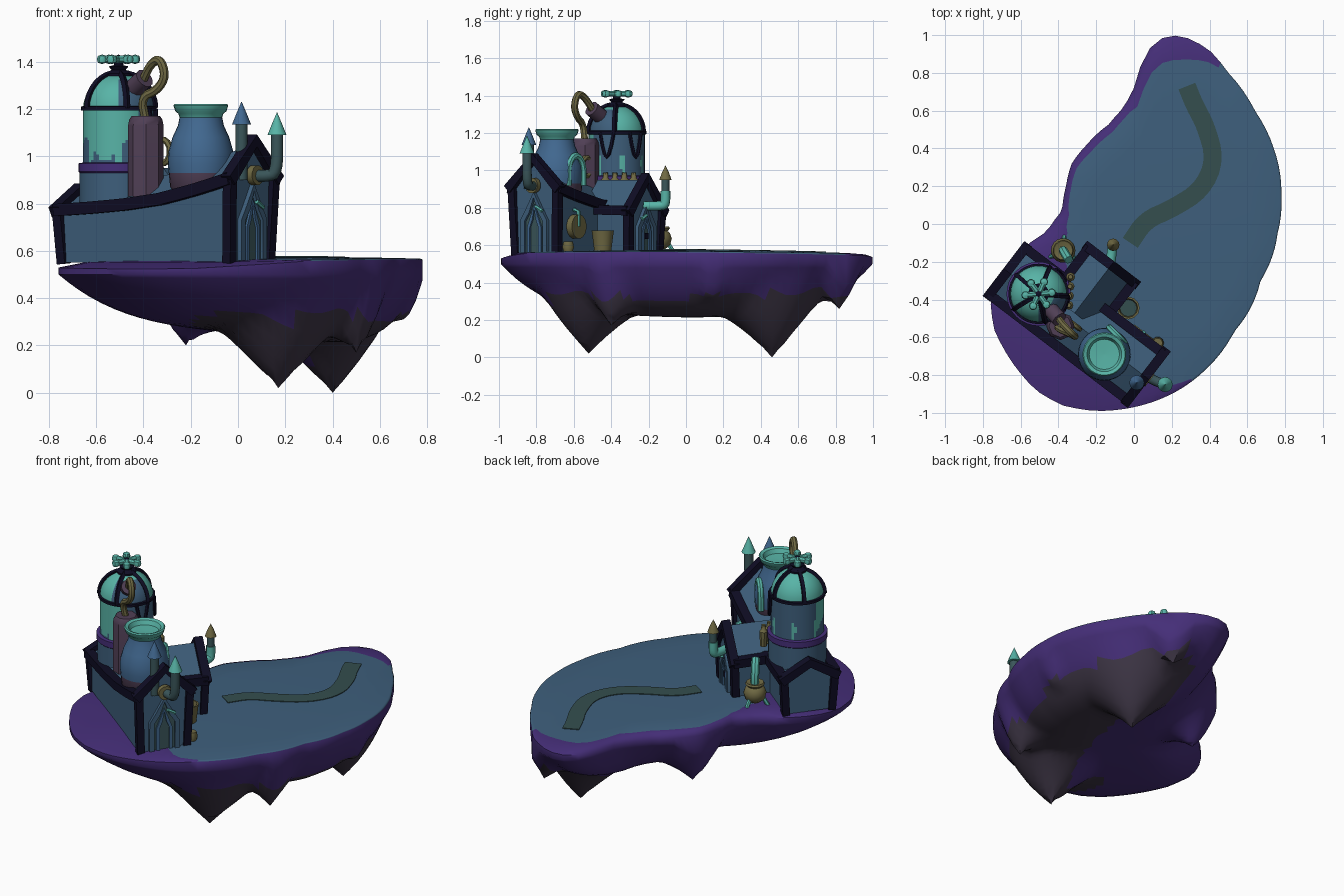
import bpy, bmesh, math
from mathutils import Vector as V

if "Cube" in bpy.data.objects:
    bpy.data.objects.remove(bpy.data.objects["Cube"])

def mat(name, r, g, b):
    m = bpy.data.materials.new(name)
    m.diffuse_color = [(c / 255 / 12.92 if c < 11 else ((c / 255 + .055) / 1.055) ** 2.4) for c in (r, g, b)] + [1]
    m.use_nodes = True
    m.node_tree.nodes["Principled BSDF"].inputs["Base Color"].default_value = m.diffuse_color
    return m

BLUE = mat("slate_blue", 62, 95, 124)
TEAL = mat("teal", 88, 180, 167)
PURPLE = mat("purple", 69, 46, 120)
ROCK = mat("rock_grey", 62, 54, 70)
NAVY = mat("dark_navy", 15, 13, 36)
OLIVE = mat("olive_brass", 111, 105, 67)
PATH = mat("path_green", 52, 78, 78)
BROWN = mat("plum_brown", 80, 63, 85)
GLASS = mat("bright_blue", 65, 104, 144)
PIPE = mat("pipe_green", 58, 86, 90)

def mesh(name, verts, faces, mats, rule=None, angle=40):
    """Make an object; rule(face centre, index) picks the material."""
    me = bpy.data.meshes.new(name)
    me.from_pydata([tuple(v) for v in verts], [], faces)
    for m in mats:
        me.materials.append(m)
    if rule:
        for p in me.polygons:
            p.material_index = rule(p.center, p.index)
    bm = bmesh.new()
    bm.from_mesh(me)
    bmesh.ops.recalc_face_normals(bm, faces=bm.faces)
    bm.to_mesh(me)
    bm.free()
    o = bpy.data.objects.new(name, me)
    bpy.context.collection.objects.link(o)
    bpy.ops.object.select_all(action='DESELECT')
    o.select_set(True)
    bpy.context.view_layer.objects.active = o
    bpy.ops.object.shade_smooth_by_angle(angle=math.radians(angle))
    return o

def loft(name, rings, mats, rule=None, angle=40):
    n = len(rings[0])
    verts = [v for r in rings for v in r]
    faces = [(k*n+i, k*n+(i+1) % n, (k+1)*n+(i+1) % n, (k+1)*n+i) for k in range(len(rings)-1) for i in range(n)]
    faces += [tuple(range(n)), tuple(range(len(verts)-n, len(verts)))]
    return mesh(name, verts, faces, mats, rule, angle)

def lathe(name, prof, c, mats, n=24, rule=None):
    ring = lambda r, z: [(c[0]+max(r, .001)*math.cos(i*math.tau/n), c[1]+max(r, .001)*math.sin(i*math.tau/n), z) for i in range(n)]
    return loft(name, [ring(r, z) for r, z in prof], mats, rule)

def sweep(name, pts, r, m, n=8, smooth=0):
    """Tube along points (n=4 makes a square beam)."""
    pts = [V(p) for p in pts]
    for _ in range(smooth):     # corner cutting
        q = [pts[0]]
        for a, b in zip(pts, pts[1:]):
            q += [a.lerp(b, .25), a.lerp(b, .75)]
        pts = q + [pts[-1]]
    rings, nv = [], None
    for k, p in enumerate(pts):
        t = (pts[min(k+1, len(pts)-1)] - pts[max(k-1, 0)]).normalized()
        if nv is None:
            nv = V((0, 0, 1)) if abs(t.z) < .8 else UX.copy()
        nv = (nv - t*t.dot(nv)).normalized()
        b = t.cross(nv)
        rings.append([p + (nv*math.cos(a) + b*math.sin(a))*r for a in [(i+.5)*math.tau/n for i in range(n)]])
    return loft(name, rings, [m])

def interp(tab, x):
    for (a, va), (b, vb) in zip(tab, tab[1:]):
        if a <= x <= b:
            return va + (vb-va)*(x-a)/max(b-a, 1e-6)
    return tab[-1][1]

# house frame: u runs along the house, v across it
UX, VX = V((.795, -.607, 0)), V((.607, .795, 0))
P = lambda u, v, z: V((-.305, -.53, z)) + UX*u + VX*v

# ---- floating island
C = (.15, -.05)
outline = [(.78,.15),(.74,.4),(.64,.6),(.5,.8),(.4,.92),(.3,.98),(.2,1),(.11,.97),(.04,.85),(0,.72),(-.05,.62),
           (-.13,.53),(-.25,.42),(-.33,.32),(-.36,.2),(-.38,.07),(-.46,-.04),(-.6,-.14),(-.7,-.25),(-.76,-.4),
           (-.74,-.56),(-.64,-.74),(-.52,-.88),(-.38,-.96),(-.2,-.99),(0,-.97),(.2,-.9),(.4,-.75),(.53,-.57),
           (.67,-.3),(.76,-.05)]
polar = sorted((math.degrees(math.atan2(y-C[1], x-C[0])) % 360, math.hypot(x-C[0], y-C[1])) for x, y in outline)
polar = [(polar[-1][0]-360, polar[-1][1])] + polar + [(polar[0][0]+360, polar[0][1])]
grass = [(0,.985),(69,.985),(84,.88),(100,.86),(106,.93),(128,.93),(152,.95),(165,.94),(177,.85),(186,.7),
         (200,.55),(250,.6),(272,.94),(282,.985),(360,.985)]
droop = [(0,.005),(80,.01),(106,.035),(165,.035),(190,.025),(250,.03),(280,.005),(360,.005)]
spikes = [(.17,-.52,.02,.26),(.40,.46,0,.27),(.5,-.4,.17,.14),(.70,.14,.31,.1),(.4,.82,.26,.15),(-.22,.25,.2,.19)]
top_z = lambda x, y: .575 - .02*((x-C[0])**2 + (y-C[1])**2)

def under(x, y, t):
    w = t**4.5
    z = (.25-.1*x)*(1-w) + .5*w
    for sx, sy, sz, R in spikes:
        z -= max(0, z-sz)*max(0, 1-math.hypot(x-sx, y-sy)/R)**1.2
    return z

N = 96
def ring(f, zf):
    out = []
    for i in range(N):
        d = i*360/N
        t, R = f(d), interp(polar, d)
        x, y = C[0]+R*t*math.cos(math.radians(d)), C[1]+R*t*math.sin(math.radians(d))
        out.append(V((x, y, zf(x, y, t))))
    return out
tz = lambda x, y, t: top_z(x, y)
rings = [ring(lambda d, k=k: interp(grass, d)*k, tz) for k in (.02, .25, .5, .75, 1)]
for q, h in ((.7, .25), (1, 1)):    # rounded shoulder
    rings.append(ring(lambda d: q+(1-q)*interp(grass, d),
                      lambda x, y, t: top_z(x, y)-h*interp(droop, math.degrees(math.atan2(y-C[1], x-C[0])) % 360)))
for t in (1, .985, .955, .91, .86, .8, .74, .68, .62, .56, .5, .44, .37, .3, .22, .14, .05):
    rings.append(ring(lambda d: t, under))
low = [v for r in rings[9:] for v in r]
for sx, sy, sz, R in spikes:    # sharp tips
    v = min(low, key=lambda p: math.hypot(p.x-sx, p.y-sy))
    v.x, v.y, v.z = sx, sy, sz
def island_rule(c, i):
    k, d = i // N, (i % N)*360/N
    if i >= N*(len(rings)-1):
        return 0 if c.z > .5 else 1
    if k < 4 or (k < 6 and interp(grass, d) > .98):
        return 0
    # bare rock on the lower right side and a patch at the front
    side = c.x - .17 - .235*(c.y+.52) > -.06 or (c.y < -.45 and c.x > -.18) or (c.y > .4 and c.x > .2)
    return 2 if k > 7 and side and c.z < .325+.015*math.sin(c.x*9+c.y*6) else 1
loft("island", rings, [BLUE, PURPLE, ROCK], island_rule, 50)

# winding path plate
mid = [V((x, y, 0)) for x, y in [(-.02,-.1),(.06,.02),(.2,.08),(.36,.18),(.43,.34),(.38,.52),(.32,.63),(.28,.73)]]
for _ in range(2):
    mid = [mid[0]] + [a.lerp(b, k) for a, b in zip(mid, mid[1:]) for k in (.25, .75)] + [mid[-1]]
secs = []
for k, p in enumerate(mid):
    t = (mid[min(k+1, len(mid)-1)] - mid[max(k-1, 0)]).normalized()
    s = V((-t.y, t.x, 0))*.048
    secs.append([V((q.x, q.y, top_z(q.x, q.y)+h)) for q, h in ((p+s, -.004), (p-s, -.004), (p-s, .004), (p+s, .004))])
loft("path", secs, [PATH])

# ---- main house with sagging roof
eave = lambda u: interp([(-.5,.77),(-.3,.78),(-.1,.795),(.1,.82),(.3,.865),(.5,.92)], u)
peak = lambda u: eave(u) + .075 + .075*(u+.5)
us = [-.45+.09*i for i in range(11)]
loft("house_walls", [[P(u,-.145,.55), P(u,-.145,eave(u)), P(u,0,peak(u)), P(u,.145,eave(u)), P(u,.145,.55)] for u in us], [BLUE], None, 20)
B = .036
for s in (-1, 1):
    sweep("eave_beam", [P(u*1.03, s*.155, eave(u)) for u in us], B, NAVY, 4)
    e = .46*s
    sweep("gable_beam", [P(e,-.17,eave(e)-.01), P(e,0,peak(e)+.01), P(e,.17,eave(e)-.01)], B, NAVY, 4)
    for q in (-1, 1):
        sweep("corner_post", [P(.44*s, .135*q, .545), P(.455*s, .15*q, eave(e))], .03, NAVY, 4)

# ---- front wing
wc, ww = -.043, .14
loft("wing_walls", [[P(wc-ww,v,.55), P(wc-ww,v,.79), P(wc,v,.95), P(wc+ww,v,.79), P(wc+ww,v,.55)] for v in (.04,.355)], [BLUE], None, 20)
sweep("wing_gable_beam", [P(wc-ww-.02,.36,.77), P(wc,.36,.96), P(wc+ww+.02,.36,.77)], B, NAVY, 4)
for s in (-1, 1):
    sweep("wing_eave_beam", [P(wc+s*(ww+.01),.13,.79), P(wc+s*(ww+.01),.365,.785)], B, NAVY, 4)
    sweep("wing_post", [P(wc+s*(ww-.01),.345,.55), P(wc+s*ww,.355,.79)], .03, NAVY, 4)

# pointed doors: dark panel, raised frame, inner frame
def door(name, F, w, h):
    arch = [(-w,.56), (-w,.56+h*.55), (-w*.55,.56+h*.72), (0,.56+h), (w*.55,.56+h*.72), (w,.56+h*.55), (w,.56)]
    loft(name+"_panel", [[F(s, d, z) for s, z in arch] for d in (-.005, .004)], [PIPE])
    sweep(name+"_frame", [F(s, .005, z) for s, z in arch], .02, BLUE, 4)
    sweep(name+"_inner_frame", [F(s*.5, .005, .56+(z-.56)*.8) for s, z in arch], .013, GLASS, 4)
    sweep(name+"_handle", [F(w*.2, .02, .56+h*.8), F(w*.8, .02, .56+h*.72)], .01, TEAL, 6)
door("gate", lambda s, d, z: P(.452+d, s, z), .075, .31)
door("wing_door", lambda s, d, z: P(wc+s, .357+d, z), .065, .25)
sweep("door_window", [P(wc,.355,.65), P(wc,.37,.65)], .022, NAVY, 4)

# ---- domed tank
T = (-.505, -.37)
lathe("tank_base", [(.165,.78),(.165,.93),(.17,.935),(.17,.97),(.14,.975)], T, [BLUE, PURPLE], 32, lambda c, i: int(c.z > .93))
ang = lambda c: math.atan2(c.y-T[1], c.x-T[0])
lathe("tank_body", [(.15,.96+.012*i) for i in range(21)], T, [BLUE, TEAL], 64,
      lambda c, i: int(math.cos(ang(c)-4.1) > .4 and c.z > 1.03+.05*math.sin(4*ang(c)) or (c.z < 1.08 and math.sin(7*ang(c)) > .75+3*abs(c.z-1.04))))
dome = [(.15*math.cos(a), 1.2+.15*math.sin(a)) for a in [i*math.pi/16 for i in range(9)]]
lathe("tank_dome", dome, T, [TEAL, BLUE], 36, lambda c, i: int(math.cos(ang(c)+.8) > .75 and c.z < 1.32))
lathe("tank_ring", [(.145,1.192),(.16,1.194),(.16,1.21),(.145,1.213)], T, [NAVY], 32)
for k in range(5):
    a = k*math.tau/5 - .08
    sweep("dome_rib", [(T[0]+r*1.03*math.cos(a), T[1]+r*1.03*math.sin(a), z+.004) for r, z in dome[:-1]], .014, NAVY, 4)
for a0 in (-.6, .45):
    sweep("hanging_cable", [(T[0]+.158*math.cos(a0+.5*i/6), T[1]+.158*math.sin(a0+.5*i/6), 1.2-.13*math.sin(i*math.pi/6)) for i in range(7)], .01, NAVY, 6)
lathe("dome_cap", [(.055,1.33),(.055,1.35),(.03,1.365),(.042,1.38),(.02,1.385),(.018,1.42),(0,1.43)], T, [NAVY], 16)
for k in range(6):      # valve wheel with petal handles
    a = k*math.pi/3 + .1
    arm = lambda r: (T[0]+r*math.cos(a), T[1]+r*math.sin(a), 1.41)
    sweep("wheel_spoke", [arm(.015), arm(.085)], .017, TEAL, 8)
    lathe("wheel_knob", [(0,1.39),(.018,1.396),(.022,1.41),(.018,1.424),(0,1.43)], arm(.07), [TEAL], 10)

# plum tank, nozzle and hose
lathe("side_tank", [(.075,.83),(.075,1.13),(.07,1.155),(.06,1.17)], (-.39,-.54), [BROWN], 8)
sweep("nozzle", [(-.47,-.42,1.26), (-.395,-.505,1.33)], .042, BROWN, 12)
sweep("nozzle_collar", [(-.47,-.42,1.26), (-.445,-.448,1.283)], .052, NAVY, 12)
sweep("hose", [(-.4,-.5,1.325),(-.37,-.54,1.39),(-.33,-.58,1.415),(-.305,-.6,1.34),(-.34,-.58,1.28),(-.41,-.55,1.25),(-.39,-.54,1.15)], .019, OLIVE, 8, 2)

# ---- big vase
W = (-.157, -.69)
lathe("vase", [(.11,.84),(.13,.87),(.136,.93),(.14,.97),(.137,1.02),(.12,1.08),(.097,1.13),(.088,1.175)], W, [GLASS, BROWN], 28, lambda c, i: int(c.z < .93))
lathe("vase_rim", [(.088,1.158),(.095,1.18),(.108,1.19),(.116,1.215),(.11,1.222),(.092,1.215),(.08,1.19),(0,1.185)], W, [TEAL], 28)
sweep("vase_handle", [(-.13,-.55,.92),(-.13,-.55,1.04),(-.09,-.59,1.09),(-.05,-.63,1.04),(-.05,-.63,.92)], .019, TEAL, 8, 2)
sweep("brass_wheel", [P(-.01+.04*math.cos(i*math.tau/14), -.01, 1.02+.05*math.sin(i*math.tau/14)) for i in range(15)], .014, OLIVE, 6)
for i in range(4):
    lathe("brass_jar", [(.02,.86),(.024,.95),(.015,.96),(.012,.99)], (-.345+.003*i, -.43+.05*i), [OLIVE], 8)

# ---- chimneys with cone caps
def cap(x, y, z, m):
    lathe("chimney_cap", [(.015,z),(.04,z),(.02,z+.05),(0,z+.095)], (x, y), [m], 12)
sweep("front_chimney", [P(.44,0,.92), (.12,-.835,.915), (.165,-.85,.93), (.165,-.85,1.1)], .026, PIPE, 10, 2)
sweep("front_chimney_collar", [P(.46,.0,.92), P(.49,0,.92)], .042, OLIVE, 12)
cap(.165, -.85, 1.09, TEAL)
sweep("roof_chimney", [(.015,-.84,.9), (.015,-.84,1.14)], .026, PIPE, 10)
cap(.015, -.84, 1.135, GLASS)
sweep("wing_chimney_elbow", [P(wc,.35,.81), (-.115,-.13,.81), (-.11,-.11,.82), (-.11,-.11,.89)], .026, TEAL, 10, 2)
sweep("wing_chimney", [(-.11,-.11,.87), (-.11,-.11,.96)], .021, PIPE, 10)
lathe("wing_chimney_cap", [(.012,.95),(.033,.95),(.018,.99),(0,1.025)], (-.11,-.11), [OLIVE], 12)

# ---- yard items
K = (-.375, -.14)
lathe("cauldron", [(.03,.58),(.055,.6),(.065,.635),(.055,.665),(.042,.675),(.055,.69),(.05,.7),(.02,.69)], K, [OLIVE], 18)
sweep("cauldron_pipe", [(K[0],K[1],.68), (K[0],K[1],.76), (K[0]+.03,K[1]-.05,.82)], .024, TEAL, 8, 1)
for k in range(3):
    a = k*math.tau/3 + 1.5
    sweep("cauldron_foot", [(K[0]+.045*math.cos(a),K[1]+.045*math.sin(a),.61), (K[0]+.075*math.cos(a),K[1]+.075*math.sin(a),.56)], .012, TEAL, 6)
lathe("bucket", [(.045,.565),(.058,.67),(.06,.68),(.05,.68),(.045,.65)], (-.03,-.445), [OLIVE, PATH], 12, lambda c, i: int(i == 49))
lathe("small_barrel", [(.025,.565),(.033,.59),(.026,.62)], (.125,-.63), [OLIVE], 10)
sweep("round_sign", [P(.31,.15,.7), P(.31,.185,.7)], .065, OLIVE, 16)
sweep("sign_bracket", [P(.31,.15,.79), P(.31,.18,.78), P(.31,.18,.7)], .012, TEAL, 6)
